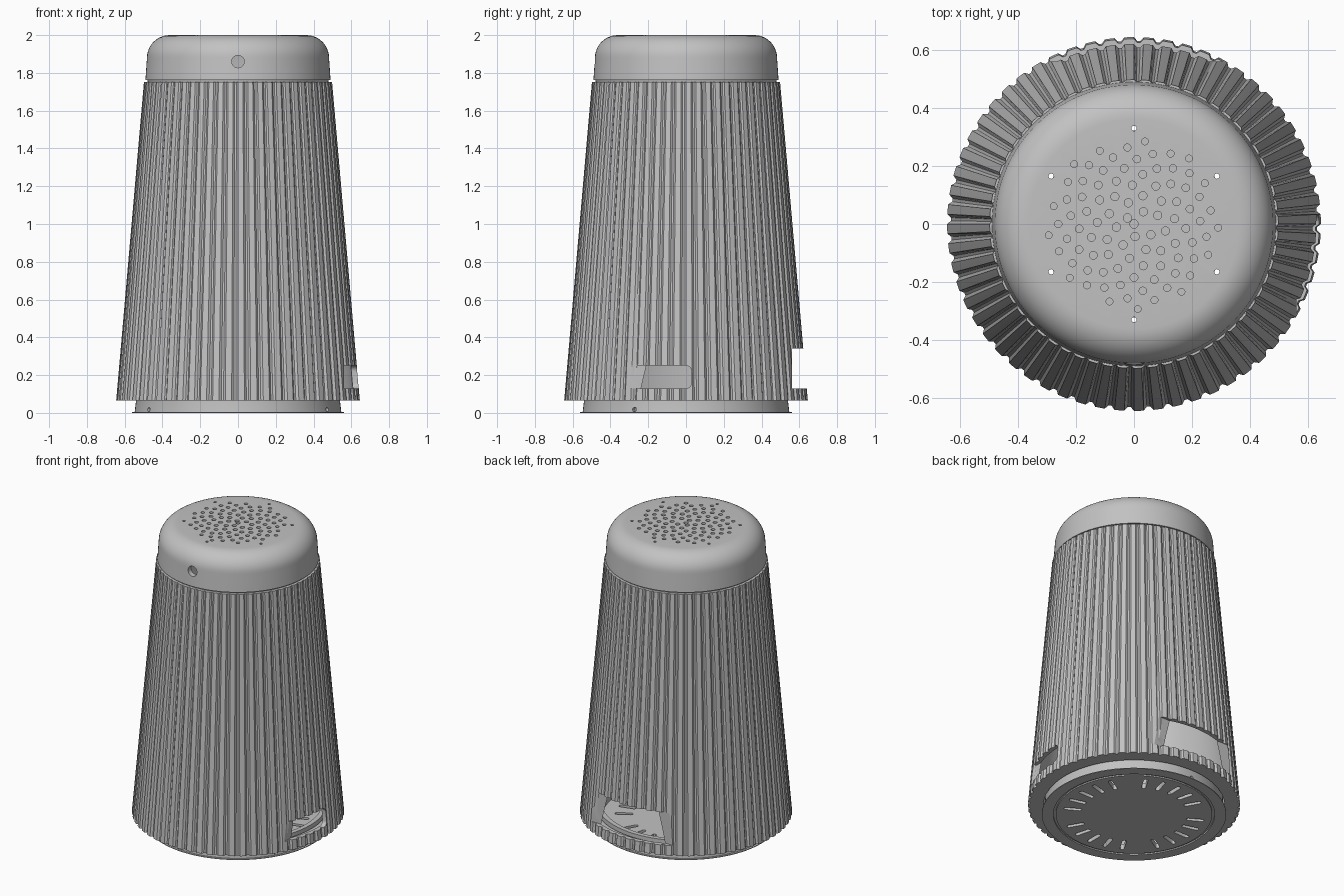
import bpy, bmesh
from math import sin, cos, pi, radians, sqrt
from mathutils import Matrix, Vector

cube = bpy.data.objects.get("Cube")
if cube:
    bpy.data.objects.remove(cube)

grey = bpy.data.materials.new("light_grey")
grey.use_nodes = True
grey.diffuse_color = (0.54, 0.54, 0.54, 1)
grey.node_tree.nodes["Principled BSDF"].inputs["Base Color"].default_value = (0.54, 0.54, 0.54, 1)


def add_object(name, bm):
    bmesh.ops.recalc_face_normals(bm, faces=bm.faces)
    mesh = bpy.data.meshes.new(name)
    bm.to_mesh(mesh)
    bm.free()
    mesh.materials.append(grey)
    obj = bpy.data.objects.new(name, mesh)
    bpy.context.collection.objects.link(obj)
    return obj


def lathe(name, profile, segments, offset=lambda i, k: 0):
    """Revolve a closed (radius, height) loop; points at radius 0 become poles."""
    bm = bmesh.new()
    rings = []
    for k, (r, z) in enumerate(profile):
        if r == 0:
            rings.append([bm.verts.new((0, 0, z))] * segments)
            continue
        ring = []
        for i in range(segments):
            a = 2 * pi * i / segments
            rr = r + offset(i, k)
            ring.append(bm.verts.new((rr * cos(a), rr * sin(a), z)))
        rings.append(ring)
    for a, b in zip(rings, rings[1:] + rings[:1]):
        for i in range(segments):
            j = (i + 1) % segments
            corners = list(dict.fromkeys((a[i], a[j], b[j], b[i])))
            if len(corners) > 2:
                bm.faces.new(corners)
    return add_object(name, bm)


def add_rod(bm, radius, depth, centre, axis=(0, 0, 1), sides=16):
    turn = Vector(axis).to_track_quat('Z', 'Y').to_matrix().to_4x4()
    bmesh.ops.create_cone(bm, cap_ends=True, segments=sides, radius1=radius, radius2=radius,
                          depth=depth, matrix=Matrix.Translation(centre) @ turn)


def extrude(bm, outline, vector):
    """Turn a closed 3D outline into a prism."""
    face = bm.faces.new([bm.verts.new(p) for p in outline])
    moved = bmesh.ops.extrude_face_region(bm, geom=[face])["geom"]
    bmesh.ops.translate(bm, vec=vector,
                        verts=[v for v in moved if isinstance(v, bmesh.types.BMVert)])


def add_slot(bm, angle, r0, r1, half, z0, z1):
    """Radial slot with rounded ends."""
    outline = []
    for centre, start in ((r0, 0.5), (r1, -0.5)):
        for i in range(7):
            t = pi * (start + i / 6)
            outline.append(Vector((centre + half * cos(t), half * sin(t), z0)))
    turn = Matrix.Rotation(angle, 3, 'Z')
    extrude(bm, [turn @ p for p in outline], (0, 0, z1 - z0))


def cut(obj, bm):
    cutter = add_object("cutter", bm)
    cutter.hide_render = True
    mod = obj.modifiers.new("cut", 'BOOLEAN')
    mod.operation, mod.solver, mod.object = 'DIFFERENCE', 'EXACT', cutter
    bpy.context.view_layer.objects.active = obj
    bpy.ops.object.modifier_apply(modifier=mod.name)
    bpy.data.objects.remove(cutter)


def smooth(obj, degrees):
    bpy.ops.object.select_all(action='DESELECT')
    obj.select_set(True)
    bpy.context.view_layer.objects.active = obj
    bpy.ops.object.shade_smooth_by_angle(angle=radians(degrees))


# Thin fluted tapered shell with a bottom lip; grooves fade towards the top
flute = (0, 0, 0, 0, -1, -1)
depths = (0.013, 0.006, 0, 0, 0, 0)
body = lathe("fluted_body", [(0.645, 0.065), (0.498, 1.752), (0.468, 1.752),
                             (0.611, 0.10), (0.55, 0.10), (0.55, 0.065)],
             360, lambda i, k: flute[i % 6] * depths[k])

# Flat-cut windows: back one, and a left one with a rounded end
windows = bmesh.new()
extrude(windows, [(-0.4, 0.56, 0.13), (0.4, 0.56, 0.13), (0.4, 0.56, 0.34), (-0.4, 0.56, 0.34)],
        (0, 0.3, 0))
rounded = [(0.56, -0.4, 0.25), (0.56, -0.4, 0.13)]
for cz, start in ((0.16, -0.5), (0.22, 0)):
    for i in range(6):
        t = pi * (start + i / 10)
        rounded.append((0.56, 0.03 * cos(t), cz + 0.03 * sin(t)))
extrude(windows, rounded, (0.3, 0, 0))
cut(body, windows)
smooth(body, 20)

# Rounded hollow cap, with a narrow collar below it
corner = [(0.362 + 0.12 * cos(pi / 2 * i / 10), 1.88 + 0.12 * sin(pi / 2 * i / 10))
          for i in range(11)]
cap = lathe("cap", [(0.465, 1.70), (0.48, 1.762), (0.49, 1.762)] + corner
            + [(0, 2), (0, 1.97), (0.36, 1.97), (0.43, 1.93), (0.45, 1.87), (0.45, 1.70)], 128)
holes = bmesh.new()
for n in range(94):
    a, r = radians(137.5 * n), 0.0308 * sqrt(n)
    add_rod(holes, 0.0145 - 0.00003 * n, 0.1, (r * cos(a), r * sin(a), 2), sides=14)
for k in range(6):
    a = radians(30 + 60 * k)
    add_rod(holes, 0.009, 0.1, (0.33 * cos(a), 0.33 * sin(a), 2), sides=12)
add_rod(holes, 0.033, 0.2, (0, -0.5, 1.86), (0, 1, 0), 32)
cut(cap, holes)
smooth(cap, 30)

# Base tray with a thin flange and a ring groove underneath
base = lathe("base_tray", [(0, 0), (0.475, 0), (0.475, 0.008), (0.49, 0.008), (0.49, 0),
                           (0.56, 0), (0.56, 0.005), (0.547, 0.005), (0.54, 0.065),
                           (0.54, 0.12), (0.51, 0.12), (0.51, 0.035), (0, 0.035)], 128)
vents = bmesh.new()
for side in range(4):
    for k in range(-2, 3):
        add_slot(vents, radians(90 * side + 15 * k), 0.335, 0.42, 0.013, -0.1, 0.1)
for a in (radians(-30), radians(90), radians(210)):
    add_rod(vents, 0.012, 0.06, (0.55 * cos(a), 0.55 * sin(a), 0.018), (cos(a), sin(a), 0))
cut(base, vents)
smooth(base, 30)
